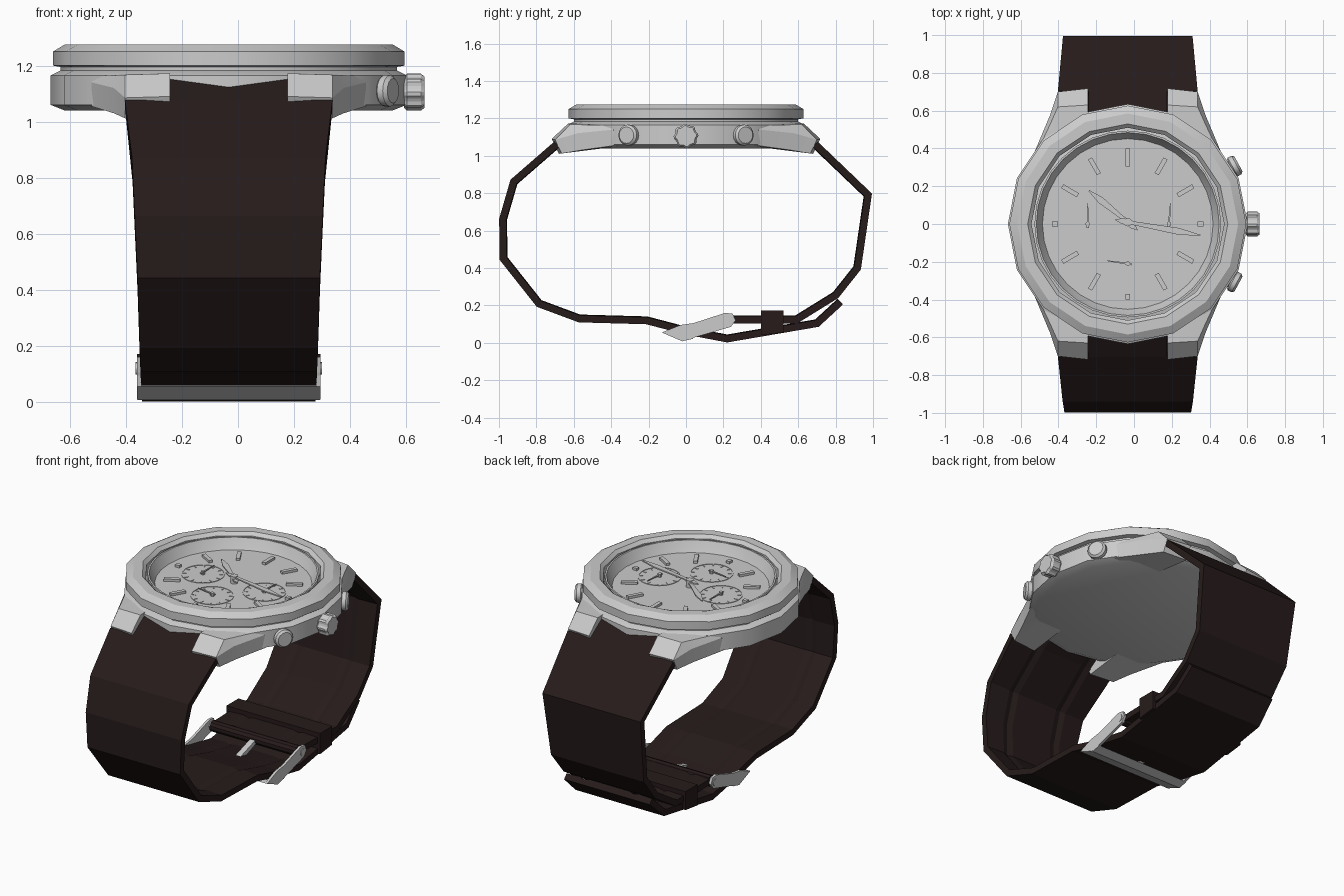
import bpy, bmesh
from math import sin, cos, pi, radians
from mathutils import Vector, Matrix

if "Cube" in bpy.data.objects:
    bpy.data.objects.remove(bpy.data.objects["Cube"])

CX = -0.033  # the watch head sits slightly left, the crown balances it


def material(name, col):
    m = bpy.data.materials.new(name)
    m.diffuse_color = (*col, 1)
    m.use_nodes = True
    m.node_tree.nodes["Principled BSDF"].inputs["Base Color"].default_value = m.diffuse_color
    return m


LEATHER = material("dark_leather", (0.02, 0.011, 0.011))


def loft(name, rings, loop=False, mat=None, smooth=0):
    """Skin a list of equal-length point rings; cap the ends unless looped."""
    bm = bmesh.new()
    vs = [[bm.verts.new(p) for p in r] for r in rings]
    n, k = len(rings), len(rings[0])
    for i in range(n if loop else n - 1):
        a, b = vs[i], vs[(i + 1) % n]
        for j in range(k):
            bm.faces.new((a[j], a[(j + 1) % k], b[(j + 1) % k], b[j]))
    if not loop:
        bm.faces.new(vs[0])
        bm.faces.new(vs[-1])
    bmesh.ops.recalc_face_normals(bm, faces=bm.faces)
    me = bpy.data.meshes.new(name)
    bm.to_mesh(me)
    bm.free()
    ob = bpy.data.objects.new(name, me)
    bpy.context.collection.objects.link(ob)
    if mat:
        me.materials.append(mat)
    if smooth:
        bpy.ops.object.select_all(action='DESELECT')
        bpy.context.view_layer.objects.active = ob
        ob.select_set(True)
        bpy.ops.object.shade_smooth_by_angle(angle=radians(smooth))
    return ob


def lathe(name, profile, n=16, m=None, loop=False, smooth=30, flute=0, mat=None):
    """Revolve (radius, height) points about the local z axis."""
    m = m or Matrix.Translation((CX, 0, 0))
    rings = []
    for r, z in profile:
        ring = []
        for i in range(n):
            a = 2 * pi * i / n
            q = r * (1 - flute * ((i // 2) % 2))
            ring.append(m @ Vector((q * cos(a), q * sin(a), z)))
        rings.append(ring)
    return loft(name, rings, loop, mat, smooth)


def prism(name, pts, z0, z1, m=None, mat=None):
    """Extrude a flat outline between two heights."""
    m = m or Matrix()
    return loft(name, [[m @ Vector((x, y, z)) for x, y in pts] for z in (z0, z1)], mat=mat)


def across(name, pts, x0, x1, mat=None):
    """Extrude a (y, z) side outline across x, relative to the centre line."""
    return loft(name, [[Vector((CX + x, y, z)) for y, z in pts] for x in (x0, x1)], mat=mat)


def spin(x, y, ang):
    return Matrix.Translation((x, y, 0)) @ Matrix.Rotation(ang, 4, 'Z')


def box(x0, x1, y0, y1):
    return [(x0, y0), (x1, y0), (x1, y1), (x0, y1)]


# case, bezel and inner sloping ring
lathe("case_body", [(0.585, 1.04), (0.635, 1.06), (0.635, 1.165), (0.595, 1.185)])
lathe("bezel", [(0.60, 1.175), (0.60, 1.195), (0.627, 1.2), (0.627, 1.25), (0.585, 1.275),
                (0.53, 1.275), (0.51, 1.255), (0.51, 1.175)], loop=True)
lathe("inner_ring", [(0.494, 1.255), (0.494, 1.18), (0.445, 1.18), (0.455, 1.195), (0.484, 1.255)],
      n=32, loop=True)
lathe("dial", [(0.465, 1.18), (0.465, 1.19)], n=32)

# four lugs, each lofted outwards from the strap side to the case flank
SECTIONS = [
    (0.21, [(0.40, 1.175), (0.63, 1.172), (0.718, 1.09), (0.68, 1.01), (0.40, 1.045)]),
    (0.37, [(0.40, 1.170), (0.62, 1.167), (0.70, 1.085), (0.665, 1.012), (0.40, 1.045)]),
    (0.41, [(0.36, 1.168), (0.53, 1.165), (0.58, 1.12), (0.56, 1.03), (0.36, 1.05)]),
    (0.49, [(0.25, 1.165), (0.36, 1.163), (0.39, 1.14), (0.38, 1.055), (0.25, 1.06)])]
for sx in (-1, 1):
    for sy in (-1, 1):
        loft("lug", [[Vector((CX + sx * u, sy * y, z)) for y, z in s] for u, s in SECTIONS], smooth=20)

# hour markers, shorter where a small dial sits
for h in range(12):
    r0 = 0.37 if h in (0, 6, 9) else 0.305
    prism("hour_marker", box(r0, 0.40, -0.012, 0.012), 1.185, 1.205, spin(CX, 0, h * pi / 6))

# three small dials with ticks and a hand
for x, y, ang in ((-0.245, 0, 1.57), (0.185, 0, 1.5), (CX, -0.21, 3.0)):
    lathe("small_dial", [(0.125, 1.187), (0.125, 1.193), (0.12, 1.193), (0.12, 1.187)], 32,
          Matrix.Translation((x, y, 0)), loop=True)
    for t in range(12):
        prism("small_tick", box(0.095, 0.115, -0.003, 0.003), 1.188, 1.193, spin(x, y, t * pi / 6))
    prism("small_hand", [(-0.02, -0.006), (0.11, -0.002), (0.11, 0.002), (-0.02, 0.006)],
          1.2, 1.206, spin(x, y, ang))
    lathe("small_hub", [(0.012, 1.185), (0.012, 1.21)], 10, Matrix.Translation((x, y, 0)))

# main hands: long tapered blades with a short tail
for name, length, ang, z in (("hour_hand", 0.265, 2.46, 1.212), ("minute_hand", 0.39, -0.18, 1.222)):
    prism(name, [(-0.07, 0), (-0.03, -0.016), (0.04, -0.01), (length * 0.7, -0.018), (length, -0.003),
                 (length, 0.003), (length * 0.7, 0.018), (0.04, 0.01), (-0.03, 0.016)],
          z, z + 0.008, spin(CX, 0.01, ang))
lathe("hand_hub", [(0.022, 1.185), (0.022, 1.235)], 12, Matrix.Translation((CX, 0.01, 0)))

# crown and two pushers, turned on radial axes
def radial(ang, z):
    return (Matrix.Translation((CX, 0, z)) @ Matrix.Rotation(ang, 4, 'Z')
            @ Matrix.Rotation(pi / 2, 4, 'Y'))


lathe("crown", [(0.056, 0.625), (0.066, 0.635), (0.066, 0.685), (0.056, 0.698)], 32,
      radial(0, 1.105), flute=0.1, smooth=0)
lathe("crown_stem", [(0.04, 0.58), (0.04, 0.64)], 16, radial(0, 1.105))
for s in (-1, 1):
    m = radial(s * radians(28.5), 1.11)
    lathe("pusher_stem", [(0.042, 0.57), (0.042, 0.64)], 16, m)
    lathe("pusher_cap", [(0.048, 0.625), (0.056, 0.632), (0.056, 0.655), (0.044, 0.667)], 16, m)


# strap halves: grooved section swept along a (y, z, half width) side path
def strap(name, path, flip, t=0.021):
    rings = []
    P = [Vector((y, z)) for y, z, w in path]
    for i, (y, z, w) in enumerate(path):
        prev = next((P[i] - P[j] for j in range(i - 1, -1, -1) if P[j] != P[i]), None)
        nxt = next((P[j] - P[i] for j in range(i + 1, len(P)) if P[j] != P[i]), None)
        a, b = (prev or nxt).normalized(), (nxt or prev).normalized()
        d = (a + b).normalized()
        nrm = Vector((d.y, -d.x)) * flip / max(0.7, d.dot(a))
        g = min(w, 0.21)
        half = [(w, -t), (w, t * 0.8), (g - 0.002, t), (0.175, t * 0.55), (0.14, t)]
        sec = half + [(-u, n) for u, n in reversed(half)]
        rings.append([Vector((CX + u, y + nrm.x * n, z + nrm.y * n)) for u, n in sec])
    loft(name, rings, mat=LEATHER)


strap("front_strap", [(-0.58, 1.135, 0.209), (-0.69, 1.06, 0.209), (-0.69, 1.06, 0.37),
                      (-0.92, 0.86, 0.345), (-0.978, 0.66, 0.335), (-0.975, 0.45, 0.325),
                      (-0.785, 0.21, 0.318), (-0.57, 0.13, 0.315), (-0.21, 0.12, 0.315),
                      (0.0, 0.065, 0.31), (0.22, 0.023, 0.31), (0.70, 0.105, 0.31),
                      (0.825, 0.22, 0.30)], -1)
strap("back_strap", [(0.58, 1.135, 0.209), (0.69, 1.06, 0.209), (0.69, 1.06, 0.37),
                     (0.972, 0.79, 0.343), (0.915, 0.40, 0.325), (0.80, 0.255, 0.32),
                     (0.59, 0.125, 0.315), (0.24, 0.125, 0.305)], 1)

# strap keeper and the loop around the buckle bar
across("strap_keeper", [(0.40, 0.04), (0.52, 0.055), (0.52, 0.172), (0.40, 0.172)], -0.328, 0.328, LEATHER)
side = Matrix.Translation((CX, 0.225, 0.12)) @ Matrix.Rotation(pi / 2, 4, 'Y')
lathe("bar_loop", [(0.034, -0.3), (0.034, 0.3)], 10, side, mat=LEATHER)

# buckle: two arms, cross bar, tongue and pivot pin
for s in (-1, 1):
    across("buckle_arm", [(-0.13, 0.055), (-0.02, 0.01), (0.05, 0.03), (0.24, 0.085), (0.265, 0.12),
                          (0.25, 0.155), (0.21, 0.16), (0.04, 0.105), (-0.03, 0.095)],
           s * 0.312, s * 0.328)
across("buckle_bar", [(-0.13, 0.055), (-0.02, 0.008), (0.04, 0.022), (0.0, 0.045), (-0.06, 0.06)], -0.326, 0.326)
across("buckle_tongue", [(-0.06, 0.035), (0.0, 0.025), (0.23, 0.11), (0.23, 0.135), (-0.02, 0.055)], -0.018, 0.018)
lathe("buckle_pin", [(0.022, -0.332), (0.022, 0.332)], 12, side)
